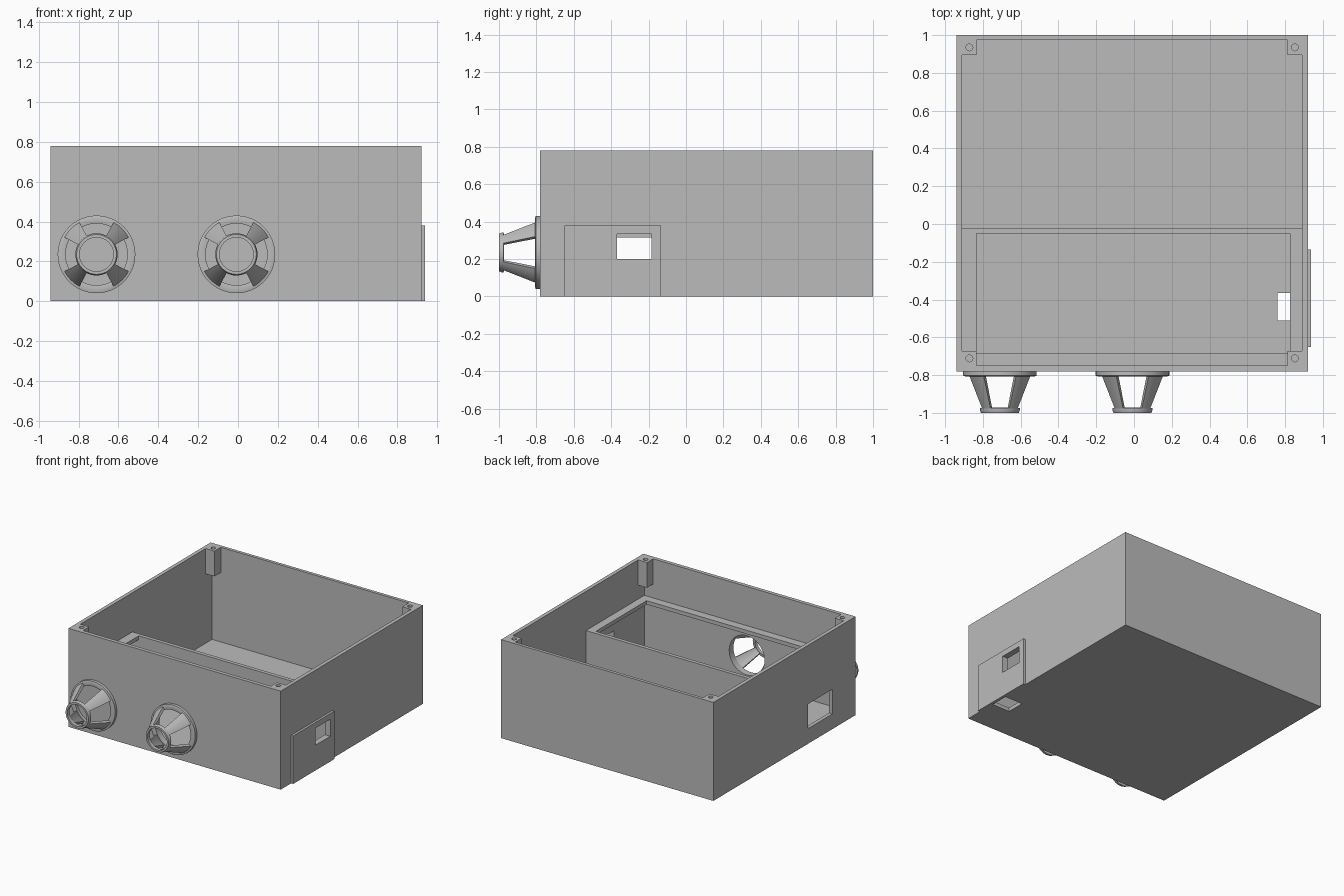
import bpy, bmesh, math
from mathutils import Vector

cube = bpy.data.objects.get("Cube")
if cube:
    bpy.data.objects.remove(cube, do_unlink=True)

grey = bpy.data.materials.new("plain grey")
grey.use_nodes = True
grey.diffuse_color = (0.5, 0.5, 0.5, 1)
grey.node_tree.nodes["Principled BSDF"].inputs["Base Color"].default_value = (0.5, 0.5, 0.5, 1)


def finish(name, bm):
    bmesh.ops.recalc_face_normals(bm, faces=bm.faces)
    mesh = bpy.data.meshes.new(name)
    bm.to_mesh(mesh)
    bm.free()
    mesh.materials.append(grey)
    obj = bpy.data.objects.new(name, mesh)
    bpy.context.collection.objects.link(obj)
    return obj


def box(name, x, y, z):
    """Box from (min, max) pairs on each axis."""
    bm = bmesh.new()
    bmesh.ops.create_cube(bm, size=1)
    for v in bm.verts:
        v.co = Vector([r[0] + (c + 0.5) * (r[1] - r[0]) for c, r in zip(v.co, (x, y, z))])
    return finish(name, bm)


def lathe(name, profile, cx, cz, start=0, sweep=math.tau, steps=48):
    """Closed (radius, y) profile turned about a front-to-back axis."""
    bm = bmesh.new()
    full = sweep > math.tau - 0.01
    rings = []
    for i in range(steps if full else steps + 1):
        a = start + sweep * i / steps
        rings.append([bm.verts.new((cx + r * math.cos(a), y, cz + r * math.sin(a)))
                      for r, y in profile])
    n = len(profile)
    for i in range(steps):
        a, b = rings[i], rings[(i + 1) % len(rings)]
        for j in range(n):
            k = (j + 1) % n
            bm.faces.new((a[j], a[k], b[k], b[j]))
    if not full:
        bm.faces.new(rings[0])
        bm.faces.new(rings[-1])
    obj = finish(name, bm)
    smooth(obj)
    return obj


def cylinder(name, x, y, z, radius, depth, along_y=False):
    bm = bmesh.new()
    bmesh.ops.create_cone(bm, cap_ends=True, segments=48, radius1=radius,
                          radius2=radius, depth=depth)
    for v in bm.verts:
        p = v.co.copy()
        v.co = Vector((x + p.x, y + p.z, z + p.y)) if along_y else p + Vector((x, y, z))
    return finish(name, bm)


def select(obj):
    bpy.ops.object.select_all(action='DESELECT')
    obj.select_set(True)
    bpy.context.view_layer.objects.active = obj


def smooth(obj):
    select(obj)
    bpy.ops.object.shade_smooth_by_angle(angle=math.radians(30))


def cut(obj, *cutters):
    for c in cutters:
        c.hide_render = True
        mod = obj.modifiers.new("cut", 'BOOLEAN')
        mod.operation = 'DIFFERENCE'
        mod.solver = 'EXACT'
        mod.object = c
        select(obj)
        bpy.ops.object.modifier_apply(modifier=mod.name)
        bpy.data.objects.remove(c, do_unlink=True)


LEFT, RIGHT, FRONT, BACK, TOP = -0.94, 0.92, -0.78, 1.0, 0.78
WALL, RIM = 0.03, 0.47
IN_X = (LEFT + WALL, RIGHT - WALL)
IN_Y = (FRONT + WALL, BACK - WALL + 0.005)
NOZZLES, NOZZLE_Z = (-0.71, -0.008), 0.235

# Open case with side, floor and nozzle openings
case = box("case", (LEFT, RIGHT), (FRONT, BACK), (0, TOP))
cut(case, box("cavity", IN_X, IN_Y, (WALL, 1)))
cut(case,
    box("side_port", (-1, -0.88), (-0.49, -0.185), (0.12, 0.315)),
    box("window_gap", (0.86, 1), (-0.37, -0.185), (0.2, 0.335)),
    box("floor_slot", (0.76, 0.915), (-0.51, -0.365), (-0.1, 0.04)),
    *[cylinder("nozzle_gap", x, FRONT, NOZZLE_Z, 0.155, 0.2, True) for x in NOZZLES])

# Thin cover plate with its window
plate = box("cover_plate", (RIGHT, 0.938), (-0.65, -0.135), (0, 0.38))
cut(plate, box("plate_window", (0.86, 1), (-0.37, -0.185), (0.2, 0.335)))

# Front compartment: partition and overhanging lip
box("partition", IN_X, (-0.05, -0.02), (WALL, RIM))
lip = box("compartment_lip", IN_X, (IN_Y[0], -0.05), (RIM - 0.03, RIM))
cut(lip, box("lip_opening", (-0.835, 0.825), (-0.685, 0), (0.3, 0.6)))

# Corner screw posts
for x0, x1 in ((IN_X[0], -0.833), (0.813, IN_X[1])):
    for y0, y1 in ((IN_Y[0], -0.673), (0.895, IN_Y[1])):
        post = box("screw_post", (x0, x1), (y0, y1), (TOP - 0.2, TOP))
        cut(post, cylinder("screw_hole", (x0 + x1) / 2, (y0 + y1) / 2, TOP, 0.018, 0.2))

# Tapered cage nozzles: flange, four spokes and tip ring
flange = [(0.155, FRONT), (0.195, FRONT), (0.195, -0.803), (0.18, -0.808), (0.155, -0.803)]
tip = [(0.085, -1), (0.1, -1), (0.106, -0.985), (0.106, -0.975), (0.085, -0.972)]
spoke = [(0.16, -0.8), (0.185, -0.8), (0.105, -0.98), (0.085, -0.98)]
GAP = math.radians(28)
for x in NOZZLES:
    lathe("nozzle_flange", flange, x, NOZZLE_Z)
    lathe("nozzle_tip", tip, x, NOZZLE_Z)
    for i in range(4):
        lathe("nozzle_spoke", spoke, x, NOZZLE_Z, i * math.pi / 2 + GAP,
              math.pi / 2 - 2 * GAP, 6)
